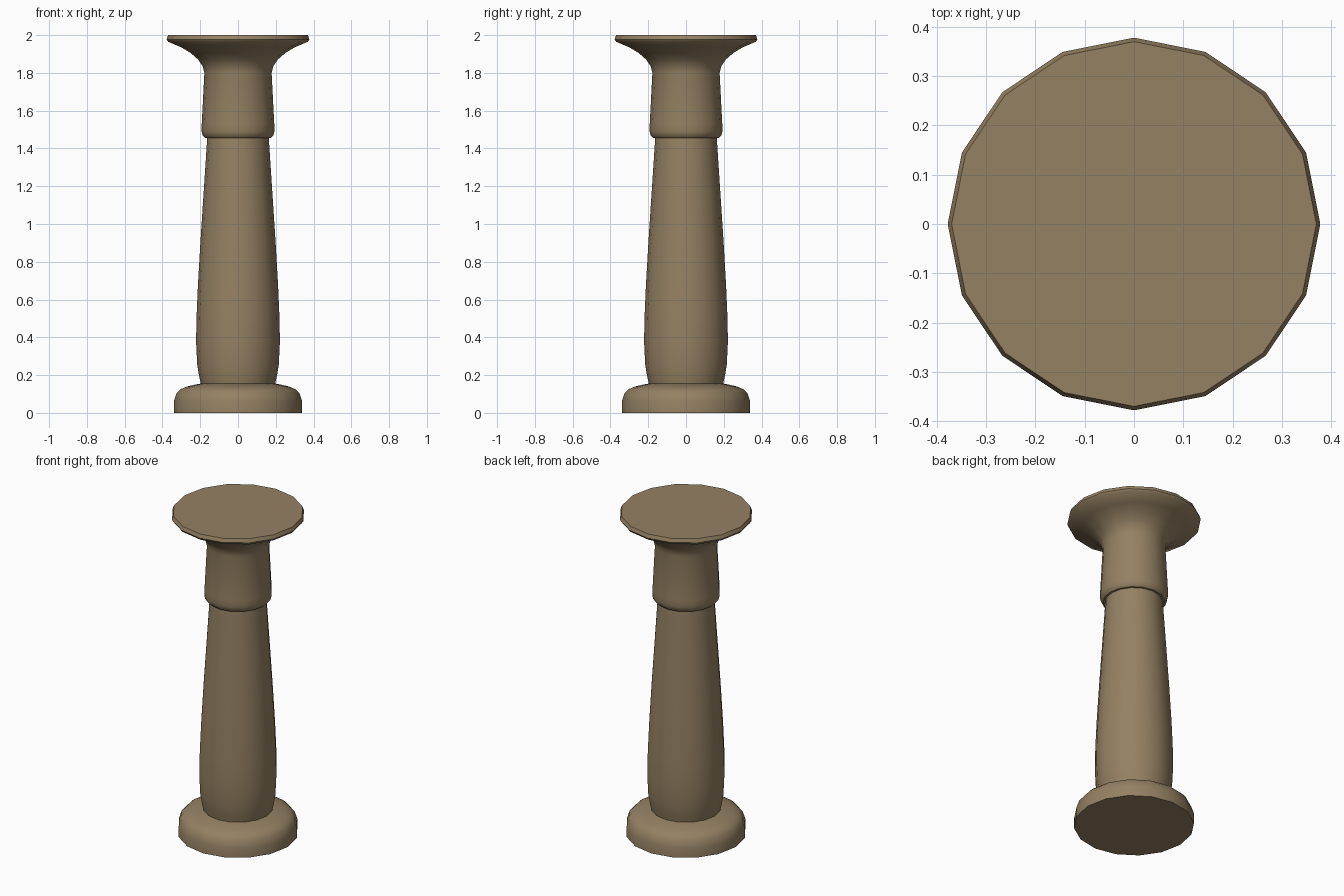
import bpy, bmesh
from math import cos, sin, pi, radians

if "Cube" in bpy.data.objects:
    bpy.data.objects.remove(bpy.data.objects["Cube"])

SIDES = 16

stone = bpy.data.materials.new("tan_stone")
stone.diffuse_color = (0.30, 0.22, 0.125, 1)
stone.use_nodes = True
stone.node_tree.nodes["Principled BSDF"].inputs["Base Color"].default_value = stone.diffuse_color


def lathe(name, profile, cap_bottom=False, cap_top=False):
    """Spin (radius, height) points around z; optionally close the ends."""
    bm = bmesh.new()
    rings = [[bm.verts.new((r * cos(2 * pi * i / SIDES), r * sin(2 * pi * i / SIDES), z))
              for i in range(SIDES)] for r, z in profile]
    for lo, hi in zip(rings, rings[1:]):
        for i in range(SIDES):
            j = (i + 1) % SIDES
            bm.faces.new((lo[i], lo[j], hi[j], hi[i]))
    if cap_bottom:
        bm.faces.new(rings[0][::-1])
    if cap_top:
        bm.faces.new(rings[-1])
    mesh = bpy.data.meshes.new(name)
    bm.to_mesh(mesh)
    bm.free()
    mesh.materials.append(stone)
    obj = bpy.data.objects.new(name, mesh)
    bpy.context.collection.objects.link(obj)
    bpy.ops.object.select_all(action='DESELECT')
    obj.select_set(True)
    bpy.context.view_layer.objects.active = obj
    bpy.ops.object.shade_smooth_by_angle(angle=radians(40))
    return obj


# Rounded foot
lathe("base", [(0.34, 0), (0.34, 0.06), (0.325, 0.105), (0.305, 0.125),
               (0.27, 0.14), (0.225, 0.15), (0.197, 0.155)], cap_bottom=True)

# Swelling, tapered shaft
lathe("shaft", [(0.197, 0.155), (0.207, 0.2), (0.216, 0.255), (0.222, 0.38), (0.219, 0.52),
                (0.212, 0.68), (0.198, 0.92), (0.181, 1.18), (0.163, 1.456)])

# Collar and flared capital with a thin flat rim
lathe("capital", [(0.163, 1.456), (0.175, 1.456), (0.187, 1.468), (0.193, 1.49), (0.192, 1.53),
                  (0.178, 1.80), (0.187, 1.835), (0.21, 1.87), (0.25, 1.905), (0.30, 1.935),
                  (0.37, 1.965), (0.378, 1.978), (0.37, 2.0)], cap_top=True)
